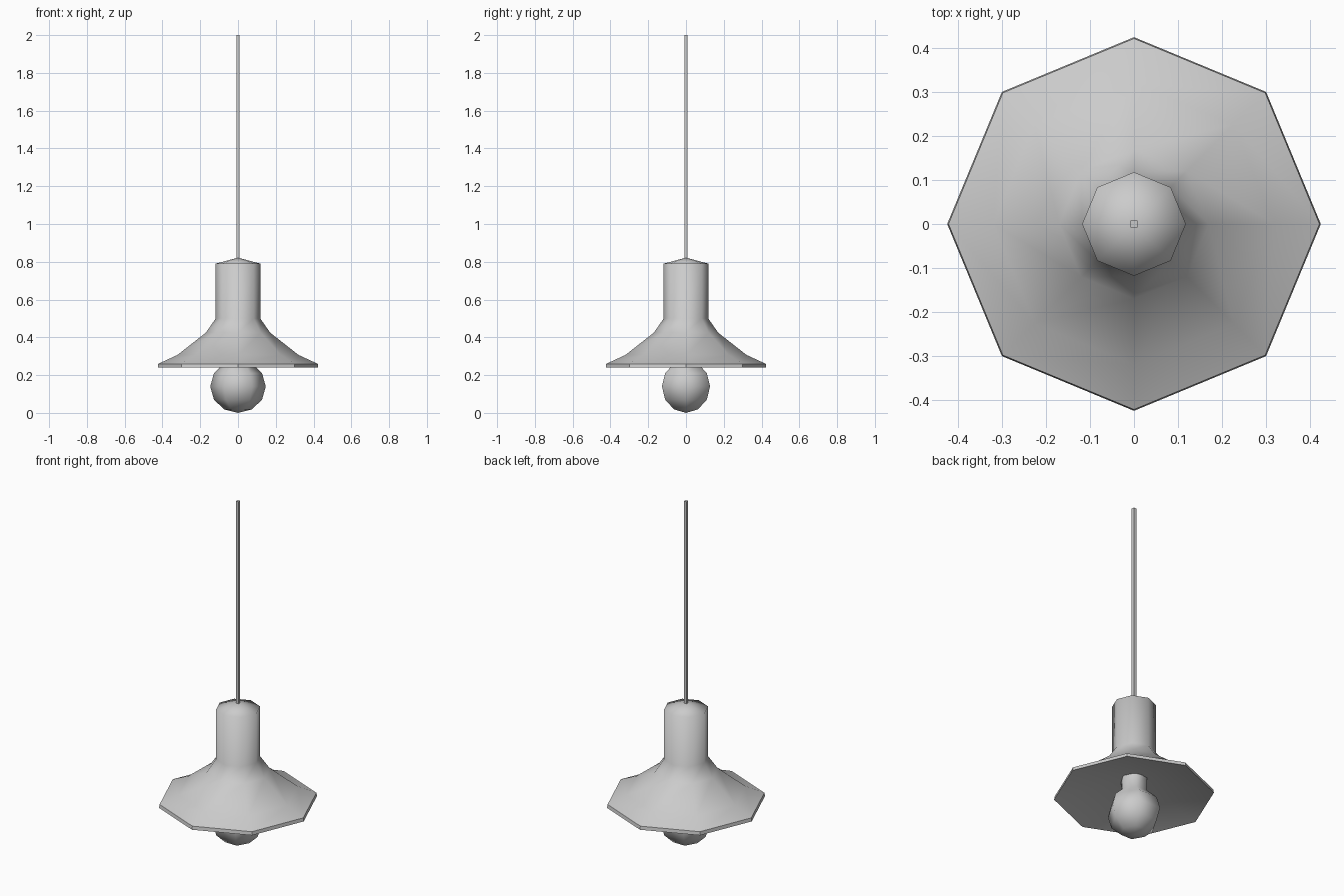
import bpy, bmesh
from math import sin, cos, pi, radians

if "Cube" in bpy.data.objects:
    bpy.data.objects.remove(bpy.data.objects["Cube"])


def lathe(name, profile, sides, smooth=True):
    """Spin (radius, z) points, listed bottom to top, around the z axis."""
    bm = bmesh.new()
    rings = []
    for r, z in profile:
        n = 1 if r == 0 else sides
        rings.append([bm.verts.new((r * cos(2 * pi * i / sides),
                                    r * sin(2 * pi * i / sides), z)) for i in range(n)])
    for a, b in zip(rings, rings[1:]):
        for i in range(sides):
            j = (i + 1) % sides
            quad = [a[i % len(a)], a[j % len(a)], b[j % len(b)], b[i % len(b)]]
            bm.faces.new(list(dict.fromkeys(quad)))
    mesh = bpy.data.meshes.new(name)
    bm.to_mesh(mesh)
    bm.free()
    for p in mesh.polygons:
        p.use_smooth = smooth
    obj = bpy.data.objects.new(name, mesh)
    bpy.context.collection.objects.link(obj)
    return obj


# Eight-sided shade with a tall neck and a shallow pointed cap
lathe("shade", [(0.422, 0.26), (0.32, 0.307), (0.17, 0.425),
                (0.118, 0.50), (0.118, 0.79), (0, 0.822)], 8)
# Thin crisp rim and the shallow underside of the shade
lathe("shade_rim", [(0.425, 0.24), (0.422, 0.26)], 8, smooth=False)
lathe("shade_underside", [(0, 0.36), (0.425, 0.24)], 8)

# Six-sided bulb: a round globe running into a short cylindrical neck
R, H = 0.147, 0.14
globe = [(R * cos(radians(a)), H + H * sin(radians(a))) for a in range(-60, 61, 30)]
lathe("bulb", [(0, 0)] + globe + [(R / 2, 0.35)], 6)

# Thin square hanging cord
bpy.ops.mesh.primitive_cube_add(size=1, location=(0, 0, 1.405))
cord = bpy.context.object
cord.name = "cord"
cord.scale = (0.017, 0.017, 1.19)
